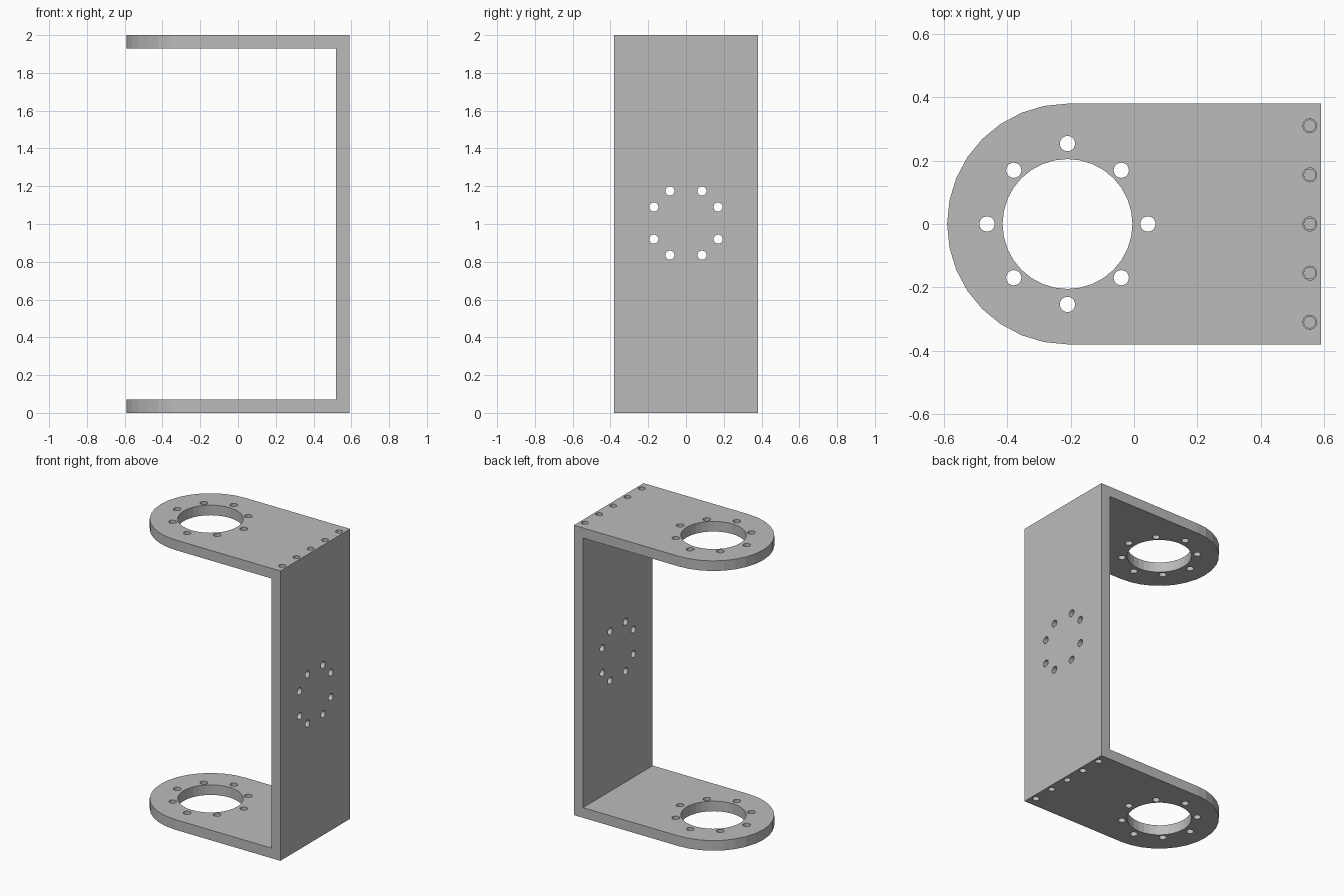
import bpy, bmesh, math
from mathutils import Matrix, Vector

if "Cube" in bpy.data.objects:
    bpy.data.objects.remove(bpy.data.objects["Cube"], do_unlink=True)

HALF, WIDTH, THICK, HEIGHT = 0.59, 0.38, 0.07, 2.0
RING_X = HALF * -1 + WIDTH      # centre of the rounded arm ends
MID_Z = 1.005                   # centre of the back plate bolt ring

metal = bpy.data.materials.new("grey metal")
metal.use_nodes = True
metal.diffuse_color = (0.5, 0.5, 0.5, 1)
metal.node_tree.nodes["Principled BSDF"].inputs["Base Color"].default_value = (0.5, 0.5, 0.5, 1)


def add_object(name, bm):
    bmesh.ops.recalc_face_normals(bm, faces=bm.faces)
    mesh = bpy.data.meshes.new(name)
    bm.to_mesh(mesh)
    bm.free()
    mesh.materials.append(metal)
    obj = bpy.data.objects.new(name, mesh)
    bpy.context.collection.objects.link(obj)
    return obj


def prism(name, points, direction):
    """Extrude a flat outline along a direction."""
    bm = bmesh.new()
    face = bm.faces.new([bm.verts.new(p) for p in points])
    geom = bmesh.ops.extrude_face_region(bm, geom=[face])["geom"]
    verts = [g for g in geom if isinstance(g, bmesh.types.BMVert)]
    bmesh.ops.translate(bm, verts=verts, vec=Vector(direction))
    return add_object(name, bm)


def drills(name, centres, radius, depth, segments=24, along_x=False):
    """A set of cylinders, used as one cutter."""
    bm = bmesh.new()
    turn = Matrix.Rotation(math.pi / 2, 4, "Y") if along_x else Matrix.Identity(4)
    for c in centres:
        bmesh.ops.create_cone(bm, cap_ends=True, segments=segments, radius1=radius,
                              radius2=radius, depth=depth,
                              matrix=Matrix.Translation(c) @ turn)
    return add_object(name, bm)


def apply_boolean(target, cutter, operation):
    cutter.hide_render = True
    mod = target.modifiers.new(cutter.name, "BOOLEAN")
    mod.operation, mod.solver, mod.object = operation, "EXACT", cutter
    bpy.context.view_layer.update()
    evaluated = target.evaluated_get(bpy.context.evaluated_depsgraph_get())
    mesh = bpy.data.meshes.new_from_object(evaluated)
    target.modifiers.clear()
    target.data = mesh
    bpy.data.objects.remove(cutter, do_unlink=True)


# Bracket body: U-shaped side profile
inner = HALF - THICK
profile = [(-0.7, 0), (HALF, 0), (HALF, HEIGHT), (-0.7, HEIGHT),
           (-0.7, HEIGHT - THICK), (inner, HEIGHT - THICK), (inner, THICK), (-0.7, THICK)]
bracket = prism("bracket", [(x, -0.5, z) for x, z in profile], (0, 1, 0))

# Trim to the rounded plan outline
plan = [(0.8, -WIDTH), (0.8, WIDTH)]
for i in range(17):
    a = math.pi / 2 + math.pi * i / 16
    plan.append((RING_X + WIDTH * math.cos(a), WIDTH * math.sin(a)))
outline = prism("plan_outline", [(x, y, -0.2) for x, y in plan], (0, 0, 2.4))
apply_boolean(bracket, outline, "INTERSECT")

# Large bore through both arms
apply_boolean(bracket, drills("arm_bore", [(RING_X, 0, 1)], 0.205, 2.4, 32), "DIFFERENCE")

# Eight bolt holes around each bore
ring = []
for i in range(8):
    a = math.pi * i / 4
    r = 0.24 if i % 2 else 0.254
    ring.append((RING_X + r * math.cos(a), r * math.sin(a), 1))
apply_boolean(bracket, drills("arm_bolts", ring, 0.024, 2.4), "DIFFERENCE")

# Bolt ring in the back plate
back = [(inner, sy * y, MID_Z + sz * z) for y, z in ((0.17, 0.085), (0.085, 0.17))
        for sy in (-1, 1) for sz in (-1, 1)]
apply_boolean(bracket, drills("back_bolts", back, 0.024, 0.4, along_x=True), "DIFFERENCE")

# Stepped blind screw holes along the back edge, top and bottom
for name, radius, depth in (("screw_clearance", 0.022, THICK), ("screw_thread", 0.018, 0.2)):
    spots = [(HALF - THICK / 2, 0.155 * i, z) for i in range(-2, 3) for z in (0, HEIGHT)]
    apply_boolean(bracket, drills(name, spots, radius, depth * 2), "DIFFERENCE")

bracket.data.materials.clear()
bracket.data.materials.append(metal)
for poly in bracket.data.polygons:
    poly.material_index = 0
